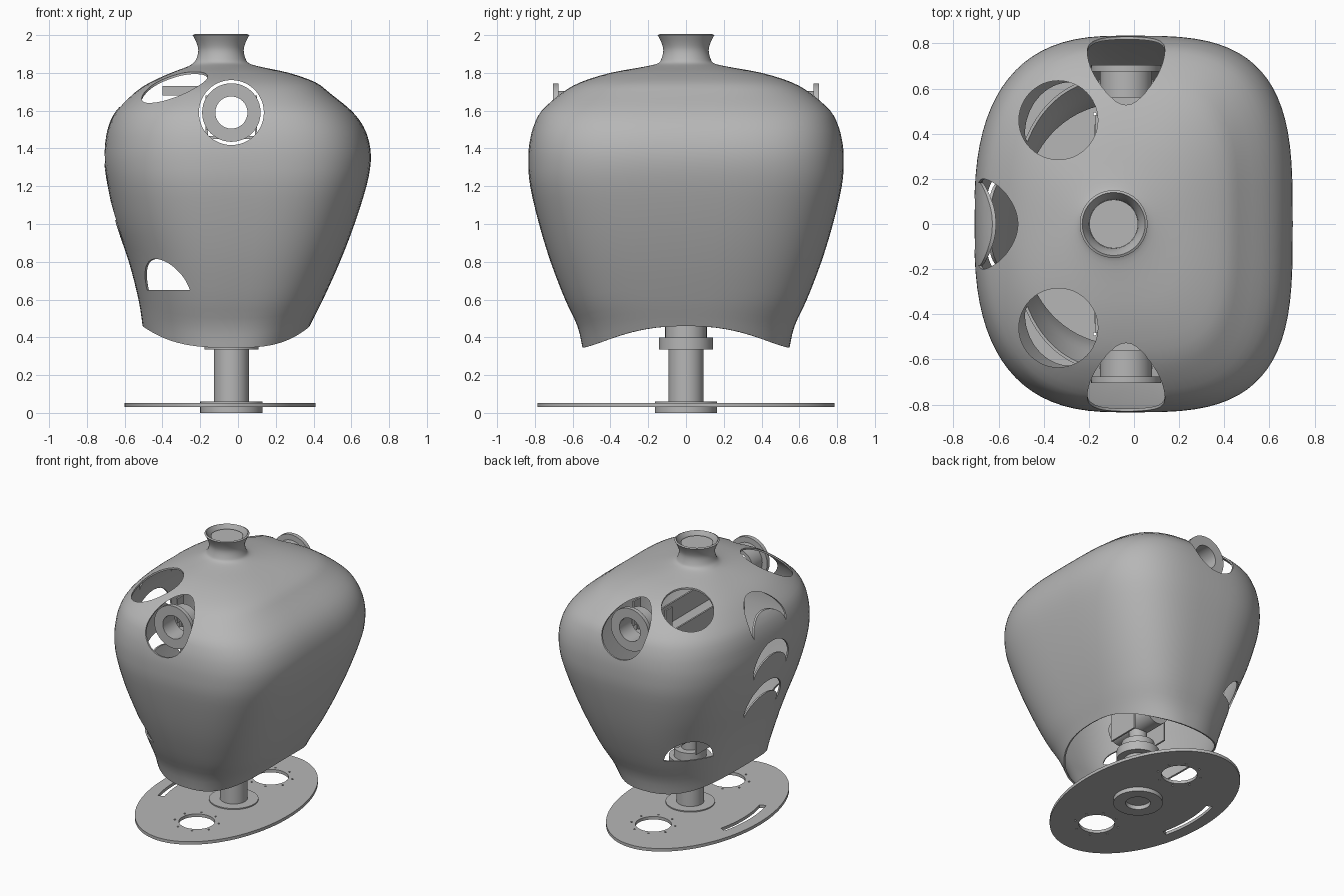
import bpy, bmesh, math
from mathutils import Vector

if "Cube" in bpy.data.objects:
    bpy.data.objects.remove(bpy.data.objects["Cube"])

grey = bpy.data.materials.new("plain grey")
grey.diffuse_color = (0.47, 0.47, 0.47, 1)
grey.use_nodes = True
grey.node_tree.nodes["Principled BSDF"].inputs["Base Color"].default_value = grey.diffuse_color
CX = -0.035                      # axis of the post and shoulders


def finish(name, bm, smooth=True):
    me = bpy.data.meshes.new(name)
    bm.to_mesh(me)
    bm.free()
    me.materials.append(grey)
    ob = bpy.data.objects.new(name, me)
    bpy.context.collection.objects.link(ob)
    if smooth:
        shade(ob)
    return ob


def shade(ob):
    bpy.ops.object.select_all(action='DESELECT')
    ob.select_set(True)
    bpy.context.view_layer.objects.active = ob
    bpy.ops.object.shade_smooth_by_angle(angle=math.radians(30))


def arc(rx, ry, a0, a1, n, cx=0, cy=0):
    pts = []
    for i in range(n):
        a = math.radians(a0 + (a1 - a0) * i / (n - 1))
        pts.append((cx + rx * math.cos(a), cy + ry * math.sin(a)))
    return pts


def circle(r, n=48):
    return arc(r, r, 0, 360, n + 1)[:-1]


def prism(name, pts, origin, u, v, w, smooth=True):
    """Outline in the u-v plane, extruded along w."""
    bm = bmesh.new()
    o, u, v, w = map(Vector, (origin, u, v, w))
    low = [bm.verts.new(o + u * a + v * b) for a, b in pts]
    top = [bm.verts.new(o + u * a + v * b + w) for a, b in pts]
    bm.faces.new(low[::-1])
    bm.faces.new(top)
    n = len(pts)
    for i in range(n):
        j = (i + 1) % n
        bm.faces.new((low[i], low[j], top[j], top[i]))
    bmesh.ops.recalc_face_normals(bm, faces=bm.faces)
    return finish(name, bm, smooth)


def tube(name, r_out, r_in, origin, u, v, w, n=48):
    bm = bmesh.new()
    o, u, v, w = map(Vector, (origin, u, v, w))
    rings = []
    for r, h in ((r_out, 0), (r_out, 1), (r_in, 1), (r_in, 0)):
        rings.append([bm.verts.new(o + u * a + v * b + w * h) for a, b in circle(r, n)])
    for k in range(4):
        p, q = rings[k], rings[(k + 1) % 4]
        for i in range(n):
            j = (i + 1) % n
            bm.faces.new((p[i], p[j], q[j], q[i]))
    bmesh.ops.recalc_face_normals(bm, faces=bm.faces)
    return finish(name, bm)


def box(name, x0, x1, y0, y1, z0, z1):
    return prism(name, [(x0, y0), (x1, y0), (x1, y1), (x0, y1)],
                 (0, 0, z0), X, Y, (0, 0, z1 - z0), False)


def cut(ob, cutters):
    bpy.context.view_layer.objects.active = ob
    for c in cutters:
        c.hide_render = True
        m = ob.modifiers.new("cut", 'BOOLEAN')
        m.operation, m.solver, m.object = 'DIFFERENCE', 'EXACT', c
        bpy.ops.object.modifier_apply(modifier=m.name)
        bpy.data.objects.remove(c)
    shade(ob)


X, Y, Z = (1, 0, 0), (0, 1, 0), (0, 0, 1)

# Torso shell: rows of z, centre x, left x, right x, half depth, roundness
NX = -0.09
ROWS = [
    (0.345, CX, -0.49, 0.33, 0.548, 2.2), (0.46, CX, -0.505, 0.38, 0.575, 2.3),
    (0.60, CX, -0.527, 0.45, 0.64, 2.4), (0.80, CX, -0.578, 0.54, 0.717, 2.5),
    (1.00, CX, -0.645, 0.617, 0.778, 2.6), (1.20, CX, -0.69, 0.68, 0.825, 2.7),
    (1.33, CX, -0.708, 0.703, 0.835, 2.7), (1.43, CX, -0.703, 0.695, 0.829, 2.7),
    (1.52, CX, -0.685, 0.662, 0.808, 2.7), (1.60, CX, -0.645, 0.60, 0.767, 2.7),
    (1.69, CX, -0.555, 0.49, 0.665, 2.7), (1.75, CX, -0.465, 0.41, 0.56, 2.7),
    (1.80, -0.05, -0.355, 0.27, 0.40, 2.5), (1.832, -0.08, -0.27, 0.12, 0.225, 2.1),
    (1.85, NX, -0.24, 0.06, 0.15, 2.0), (1.875, NX, -0.22, 0.04, 0.13, 2.0),
    (1.92, NX, -0.21, 0.03, 0.12, 2.0), (1.96, NX, -0.22, 0.04, 0.13, 2.0),
    (2.00, NX, -0.24, 0.06, 0.15, 2.0)]


def row_at(t):
    """Smooth curve through the rows."""
    i = min(int(t), len(ROWS) - 2)
    f = t - i
    p = [ROWS[min(max(k, 0), len(ROWS) - 1)] for k in (i - 1, i, i + 1, i + 2)]
    return [0.5 * (2 * b + (c - a) * f + (2 * a - 5 * b + 4 * c - d) * f ** 2
                   + (3 * b - a - 3 * c + d) * f ** 3) for a, b, c, d in zip(*p)]


def shell_point(row, ang):
    z, cx, xl, xr, hy, n = row
    c, s = math.cos(ang), math.sin(ang)
    if c > 0:                    # the right side is squarer
        n += 0.6 * min(1, max(0, (n - 2) / 0.4))
    x = cx + (xr - cx if c > 0 else xl - cx) * abs(c) ** (2 / n)
    return x, math.copysign(hy * abs(s) ** (2 / n), s), z


bm = bmesh.new()
N, SUB = 80, 3
rings = []
for k in range((len(ROWS) - 1) * SUB + 1):
    t = k / SUB
    ring = []
    for i in range(N):
        ang = 2 * math.pi * i / N
        tt = t
        if t < 3:                # arched lower hem, high at the left and right
            y = shell_point(row_at(0.3), ang)[1]
            rise = 1 - min(1, abs(y) / 0.55) ** 2
            tt = t + rise * (1 - t / 3)
        ring.append(bm.verts.new(shell_point(row_at(tt), ang)))
    rings.append(ring)
for p, q in zip(rings, rings[1:]):
    for i in range(N):
        j = (i + 1) % N
        bm.faces.new((p[i], p[j], q[j], q[i]))
shell = finish("torso_shell", bm, False)
bpy.context.view_layer.objects.active = shell
mod = shell.modifiers.new("thickness", 'SOLIDIFY')
mod.thickness, mod.offset = 0.012, -1
bpy.ops.object.modifier_apply(modifier=mod.name)

# Openings in the shell
cutters = []
for s in (-1, 1):
    cutters.append(prism("top_hole", circle(0.175), (-0.335, 0.46 * s, 1.2), X, Y, (0, 0, 0.8), False))
    cutters.append(prism("shoulder_hole", circle(0.172), (CX, 0.4 * s, 1.59), X, Z, (0, 0.6 * s, 0), False))
    cutters.append(prism("low_window", arc(0.168, 0.165, 0, 180, 25), (-0.15, 0.28 * s, 0.65),
                         (0.707, 0.707 * s, 0), Z, (-0.42, 0.42 * s, 0), False))
for z in (1.55, 1.25, 0.95):     # crescent vents up the left side
    moon = arc(0.2, 0.17, -10, 190, 33) + arc(0.185, 0.13, 180, 0, 25, 0, -0.06)
    cutters.append(prism("vent", moon, (-0.35, 0, z), Y, Z, (-0.6, 0, 0), False))
cut(shell, cutters)

# Oval base plate with two round holes and a curved slot
plate = prism("base_plate", arc(0.505, 0.787, 0, 360, 97)[:-1], (-0.095, 0, 0.03), X, Y, (0, 0, 0.022))
slot = arc(0.42, 0.65, 158, 202, 17) + arc(0.375, 0.6, 202, 158, 17)
cutters = [prism("slot", slot, (-0.095, 0, -0.1), X, Y, (0, 0, 0.3), False)]
for s in (-1, 1):
    cutters.append(prism("plate_hole", circle(0.12), (CX, 0.43 * s, -0.1), X, Y, (0, 0, 0.3), False))
    for k in range(8):           # screw holes around each opening
        a = math.tau * (k + 0.5) / 8
        at = (CX + 0.15 * math.cos(a), 0.43 * s + 0.15 * math.sin(a), -0.1)
        cutters.append(prism("screw_hole", circle(0.007, 8), at, X, Y, (0, 0, 0.3), False))
cut(plate, cutters)

# Post, flanges and collars
for name, ro, ri, z0, z1 in (("foot_flange", 0.165, 0.085, 0.0, 0.03),
                             ("post_flange", 0.165, 0.085, 0.05, 0.06),
                             ("post", 0.093, 0.083, 0.0, 0.35),
                             ("post_collar", 0.143, 0.05, 0.335, 0.40),
                             ("post_upper_collar", 0.11, 0.05, 0.40, 0.46),
                             ("mast", 0.06, 0.05, 0.46, 1.32)):
    tube(name, ro, ri, (CX, 0, z0), X, Y, (0, 0, z1 - z0))

# Neck plug
prism("neck_plug", circle(0.108), (NX, 0.0, 1.9), X, Y, (0, 0, 0.08))

# Shoulder rings and short sockets, open all the way through
for s, side in ((-1, "front"), (1, "back")):
    tube(side + "_shoulder_ring", 0.155, 0.085, (CX, 0.675 * s, 1.59), X, Z, (0, 0.03 * s, 0))
    tube(side + "_shoulder_socket", 0.115, 0.088, (CX, 0.56 * s, 1.59), X, Z, (0, 0.115 * s, 0))
    box(side + "_shoulder_bracket", CX - 0.12, CX + 0.12, 0.44 * s, 0.64 * s, 1.45, 1.465)

# Inner frame and motors
for s, side in ((-1, "left"), (1, "right")):
    x = CX + 0.13 * s
    box(side + "_frame_plate", x - 0.006, x + 0.006, -0.44, 0.44, 1.36, 1.5)
    box(side + "_lower_bracket", x - 0.006, x + 0.006, -0.12, 0.12, 0.48, 0.8)
    for e in (-1, 1):
        box(side + "_frame_upright", x - 0.006, x + 0.006, 0.4 * e, 0.48 * e, 1.5, 1.68)
box("frame_deck", CX - 0.14, CX + 0.14, -0.44, 0.44, 1.34, 1.36)
box("lower_deck", CX - 0.14, CX + 0.14, -0.12, 0.12, 0.8, 0.815)
box("upper_bracket", -0.4, -0.19, -0.1, 0.1, 1.68, 1.73)
prism("lower_motor", circle(0.09), (CX, -0.2, 0.62), X, Z, (0, 0.4, 0))
